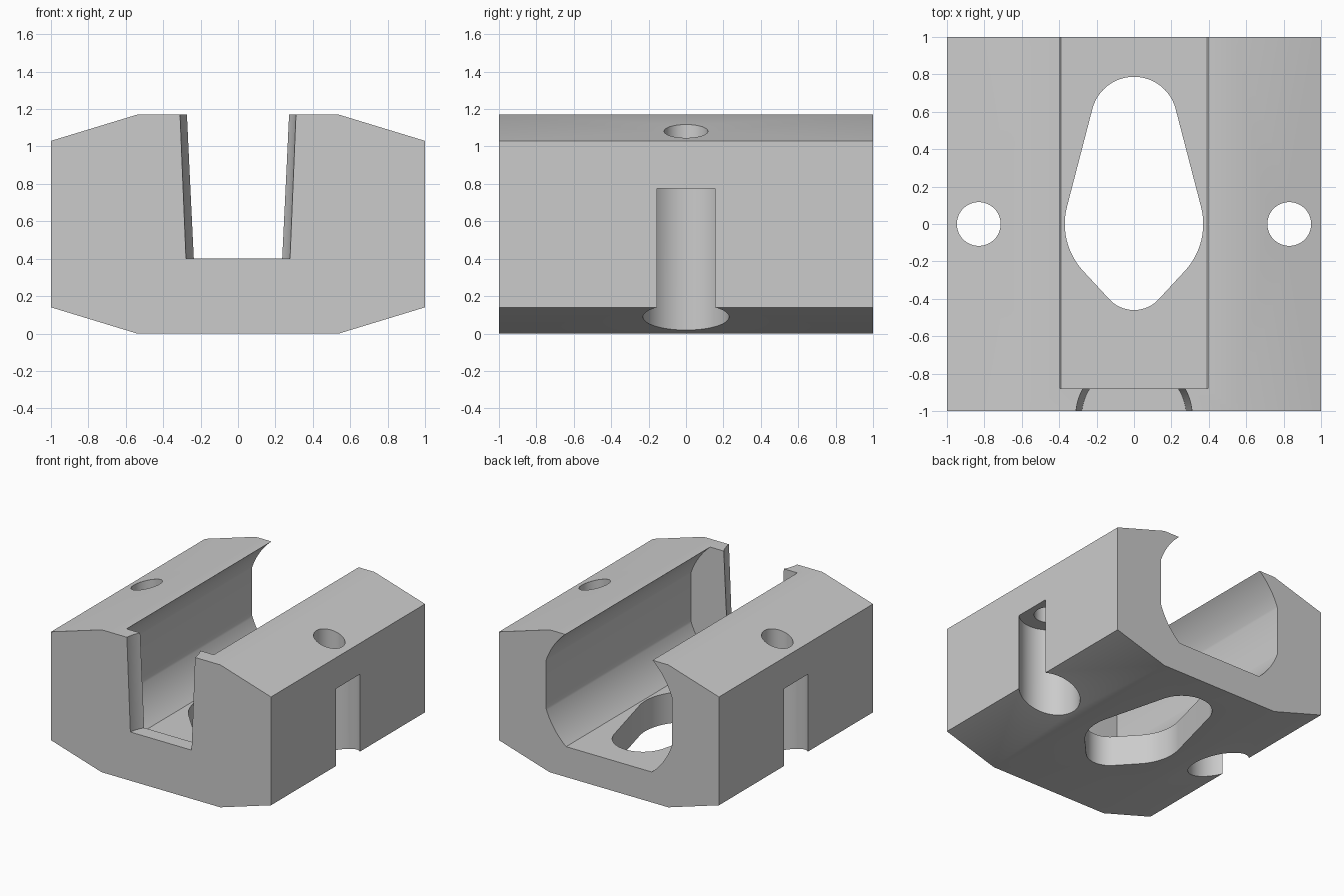
import bpy, bmesh
from math import sin, cos, asin, sqrt, pi
from mathutils import Vector

if "Cube" in bpy.data.objects:
    bpy.data.objects.remove(bpy.data.objects["Cube"], do_unlink=True)

HEIGHT = 1.17
grey = bpy.data.materials.new("light_grey")
grey.use_nodes = True
colour = (0.6, 0.6, 0.6, 1)
grey.diffuse_color = colour
grey.node_tree.nodes["Principled BSDF"].inputs["Base Color"].default_value = colour


def prism(name, loop, offset):
    """Extrude a closed loop of points along an offset."""
    bm = bmesh.new()
    face = bm.faces.new([bm.verts.new(p) for p in loop])
    moved = bmesh.ops.extrude_face_region(bm, geom=[face])["geom"]
    bmesh.ops.translate(bm, vec=Vector(offset),
                        verts=[v for v in moved if isinstance(v, bmesh.types.BMVert)])
    return finish(name, bm)


def cylinder(name, x, y, z0, z1, r0, r1):
    bm = bmesh.new()
    bmesh.ops.create_cone(bm, cap_ends=True, segments=96, radius1=r0, radius2=r1, depth=z1 - z0)
    bmesh.ops.translate(bm, vec=(x, y, (z0 + z1) / 2), verts=bm.verts)
    return finish(name, bm)


def finish(name, bm):
    # Closed shell: an extruded face may leave the start face flipped
    bmesh.ops.recalc_face_normals(bm, faces=bm.faces)
    mesh = bpy.data.meshes.new(name)
    bm.to_mesh(mesh)
    bm.free()
    mesh.materials.append(grey)
    obj = bpy.data.objects.new(name, mesh)
    bpy.context.collection.objects.link(obj)
    return obj


def arc(cx, cy, r, a0, a1, n=20):
    return [(cx + r * cos(a0 + (a1 - a0) * i / n), cy + r * sin(a0 + (a1 - a0) * i / n))
            for i in range(n + 1)]


def mirrored(half):
    return half + [(-x, z) for x, z in reversed(half)]


# Chamfered block
outline = mirrored([(0.54, 0), (1, 0.14), (1, 1.03), (0.54, HEIGHT)])
body = prism("body", [(x, -1, z) for x, z in outline], (0, 2, 0))

# Round channel with flattened sides, closed by a thin front wall
R, CZ, SIDE, FLOOR = 0.605, 0.713, 0.572, 0.25
flat = asin(sqrt(R * R - SIDE * SIDE) / R)
low, high = asin((FLOOR - CZ) / R), asin((HEIGHT - CZ) / R)
half = arc(0, CZ, R, low, -flat) + arc(0, CZ, R, flat, high)
half.append((half[-1][0], HEIGHT + 0.1))
cutters = [prism("channel_cutter", [(x, -0.88, z) for x, z in mirrored(half)], (0, 2, 0))]

# Tapered slot through the front wall
cutters.append(cylinder("slot_cutter", 0, -1.03, 0.4, 1.3, 0.28, 0.317))

# Teardrop opening in the floor: outline around three circles
big, back_r, back_y, front_r, front_y = 0.37, 0.23, 0.557, 0.18, -0.28
ta = asin((big - back_r) / back_y)
tb = -asin((big - front_r) / -front_y)
half = (arc(0, front_y, front_r, -pi / 2, tb)[1:] + arc(0, 0, big, tb, ta)
        + arc(0, back_y, back_r, ta, pi / 2)[:-1])
loop = [(0, front_y - front_r)] + half + [(0, back_y + back_r)]
loop += [(-x, y) for x, y in reversed(half)]
cutters.append(prism("floor_opening_cutter", [(x, y, -0.1) for x, y in loop], (0, 0, 0.45)))

# Bolt holes with counterbores open to the sides
for side, s in (("left", 1), ("right", -1)):
    cutters.append(cylinder(side + "_counterbore_cutter", s * 0.83, 0, -0.1, 0.775, 0.23, 0.23))
    cutters.append(cylinder(side + "_bolt_hole_cutter", s * 0.83, 0, 0.6, 1.3, 0.117, 0.117))

bpy.ops.object.select_all(action="DESELECT")
bpy.context.view_layer.objects.active = body
body.select_set(True)
for cutter in cutters:
    cutter.hide_render = True
    mod = body.modifiers.new(cutter.name, "BOOLEAN")
    mod.operation, mod.solver, mod.object = "DIFFERENCE", "EXACT", cutter
    bpy.ops.object.modifier_apply(modifier=mod.name)
    bpy.data.objects.remove(cutter, do_unlink=True)

bpy.ops.object.shade_smooth_by_angle(angle=0.4)
